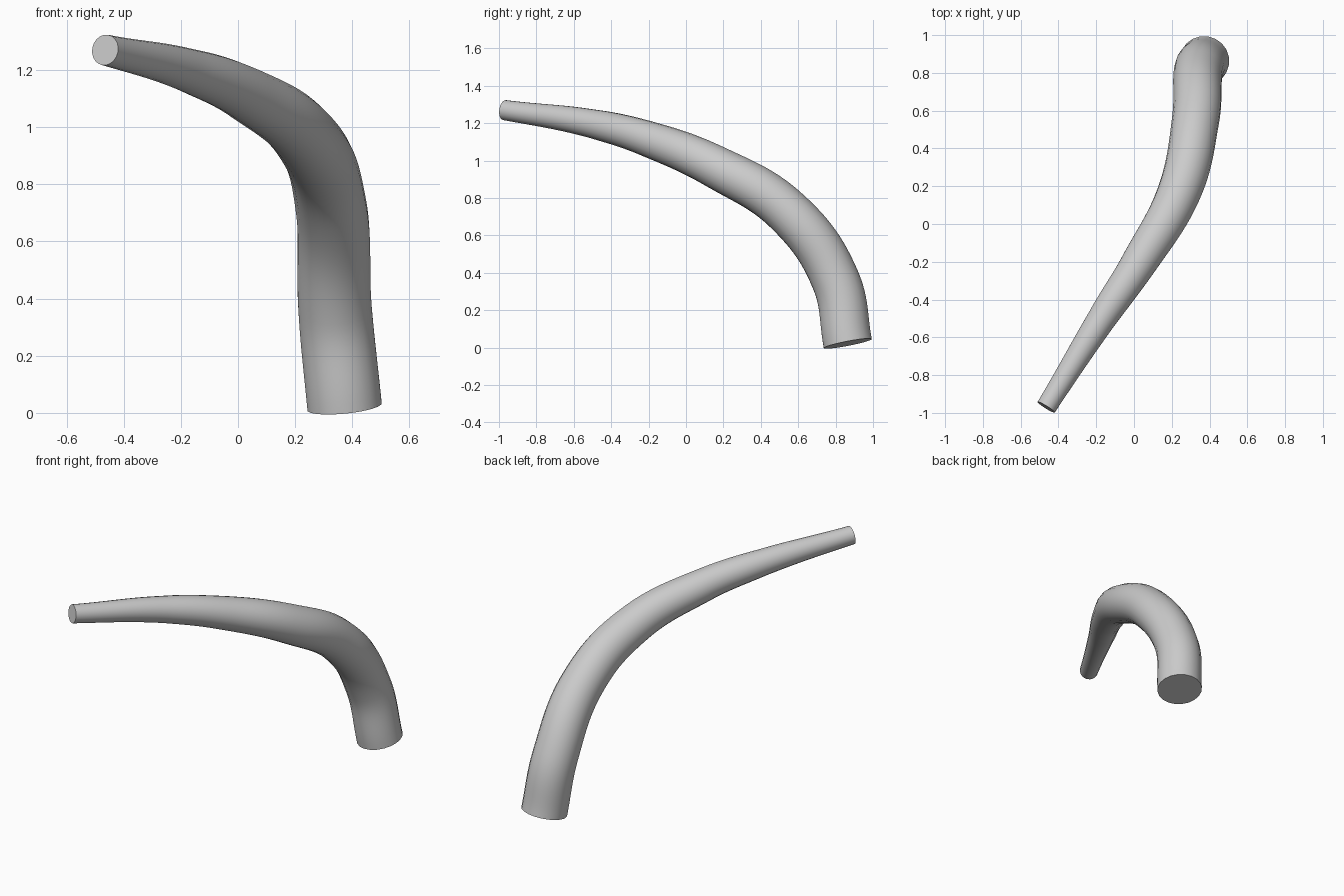
import bpy, math

if "Cube" in bpy.data.objects:
    bpy.data.objects.remove(bpy.data.objects["Cube"])

# Centre line of the tapered horn: x, y, z, radius
path = [
    (0.373, 0.865, 0.022, 0.132),
    (0.340, 0.800, 0.360, 0.130),
    (0.325, 0.545, 0.725, 0.125),
    (0.240, 0.170, 0.960, 0.115),
    (0.030, -0.200, 1.115, 0.096),
    (-0.170, -0.500, 1.197, 0.077),
    (-0.465, -0.970, 1.270, 0.054),
]

# Swept round tube with closed flat ends
curve = bpy.data.curves.new("curved_horn", 'CURVE')
curve.dimensions = '3D'
curve.bevel_depth = 1.0
curve.bevel_resolution = 8
curve.resolution_u = 12
curve.use_fill_caps = True
spline = curve.splines.new('BEZIER')
spline.radius_interpolation = 'CARDINAL'
spline.bezier_points.add(len(path) - 1)
for point, (x, y, z, r) in zip(spline.bezier_points, path):
    point.co = (x, y, z)
    point.radius = r
    point.handle_left_type = point.handle_right_type = 'AUTO'

horn = bpy.data.objects.new("curved_horn", curve)
bpy.context.collection.objects.link(horn)

# Turn into a mesh, smooth along the tube with crisp end rims
bpy.context.view_layer.objects.active = horn
horn.select_set(True)
bpy.ops.object.convert(target='MESH')
bpy.ops.object.shade_smooth_by_angle(angle=math.radians(40))
